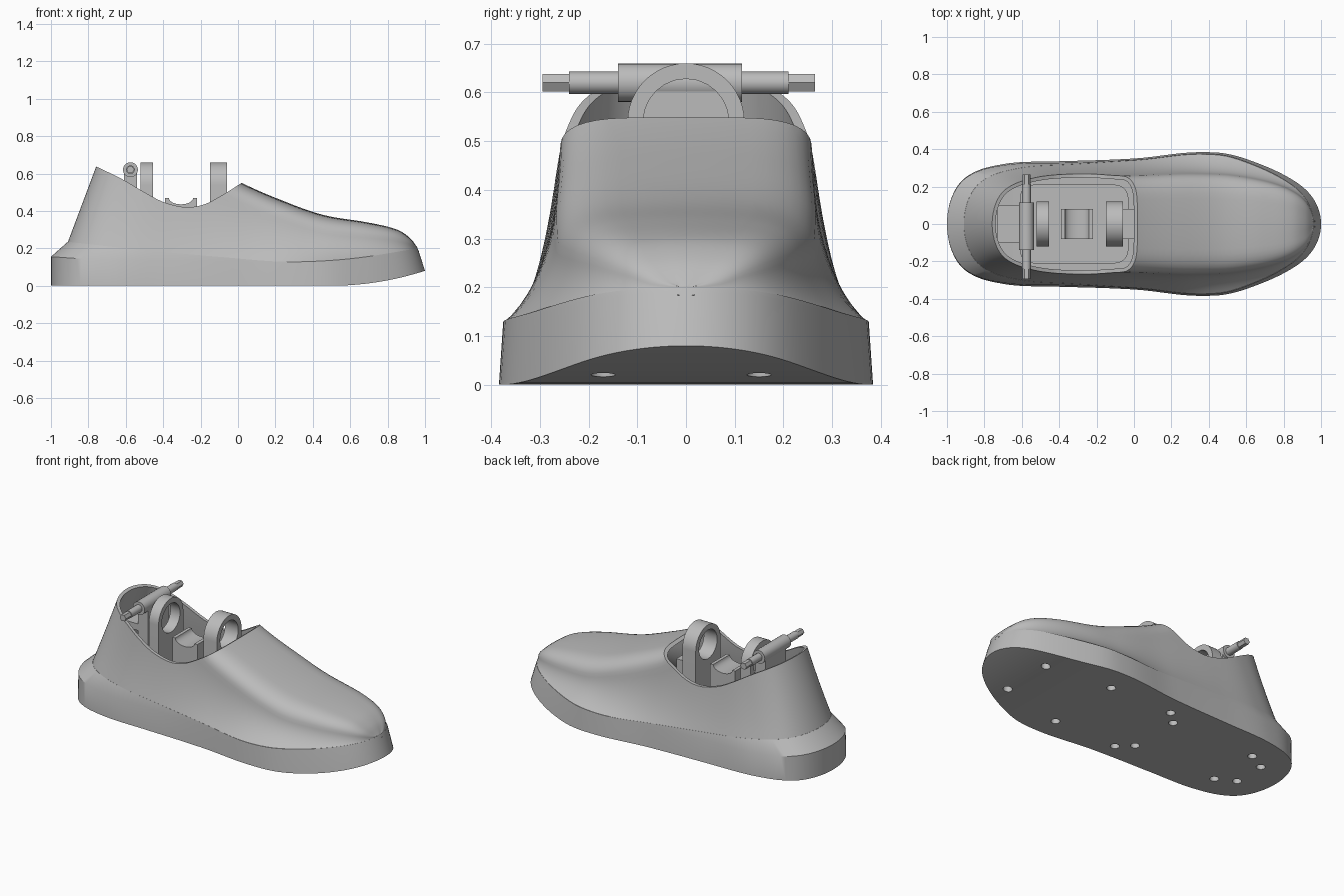
import bpy, bmesh, math
from mathutils import Vector, Matrix

cube = bpy.data.objects.get("Cube")
if cube:
    bpy.data.objects.remove(cube)

grey = bpy.data.materials.new("plain_grey")
grey.use_nodes = True
grey.diffuse_color = (0.5, 0.5, 0.5, 1)
grey.node_tree.nodes["Principled BSDF"].inputs["Base Color"].default_value = (0.5, 0.5, 0.5, 1)


def curve(pts, x):
    """Smooth interpolation through (x, value) points."""
    if x <= pts[0][0]:
        return pts[0][1]
    if x >= pts[-1][0]:
        return pts[-1][1]
    i = max(k for k in range(len(pts) - 1) if pts[k][0] <= x)

    def slope(k):
        a, b = pts[max(k - 1, 0)], pts[min(k + 1, len(pts) - 1)]
        return (b[1] - a[1]) / (b[0] - a[0])
    (x0, y0), (x1, y1) = pts[i], pts[i + 1]
    d = x1 - x0
    t = (x - x0) / d
    return ((2*t**3 - 3*t**2 + 1) * y0 + (t**3 - 2*t**2 + t) * d * slope(i)
            + (3*t**2 - 2*t**3) * y1 + (t**3 - t**2) * d * slope(i + 1))


def finish(name, bm):
    me = bpy.data.meshes.new(name)
    bm.to_mesh(me)
    bm.free()
    me.materials.append(grey)
    ob = bpy.data.objects.new(name, me)
    bpy.context.collection.objects.link(ob)
    return ob


def loft(name, rows, closed):
    bm = bmesh.new()
    grid = [[bm.verts.new(p) for p in row] for row in rows]
    n = len(rows[0])
    for a, b in zip(grid, grid[1:]):
        for j in range(n if closed else n - 1):
            k = (j + 1) % n
            bm.faces.new((a[j], a[k], b[k], b[j]))
    bmesh.ops.remove_doubles(bm, verts=bm.verts, dist=0.0005)
    bmesh.ops.recalc_face_normals(bm, faces=bm.faces)
    bm.normal_update()
    if not closed and sum(f.normal.z * f.calc_area() for f in bm.faces) < 0:
        bmesh.ops.reverse_faces(bm, faces=bm.faces)
    return finish(name, bm)


def prism(name, pts, axis, lo, hi):
    """Extrude a 2D profile along x (yz profile) or y (xz profile)."""
    bm = bmesh.new()
    place = {"x": lambda a, b, c: (c, a, b), "y": lambda a, b, c: (a, c, b),
             "z": lambda a, b, c: (a, b, c)}[axis]
    ends = [[bm.verts.new(place(a, b, c)) for a, b in pts] for c in (lo, hi)]
    for e in ends:
        bm.faces.new(e)
    for j in range(len(pts)):
        k = (j + 1) % len(pts)
        bm.faces.new((ends[0][j], ends[0][k], ends[1][k], ends[1][j]))
    bmesh.ops.recalc_face_normals(bm, faces=bm.faces)
    return finish(name, bm)


def box(name, x, y, z):
    return prism(name, [(x[0], z[0]), (x[1], z[0]), (x[1], z[1]), (x[0], z[1])], "y", *y)


def disc(cx, cy, r, n):
    return [(cx + r * math.cos(math.tau * i / n), cy + r * math.sin(math.tau * i / n))
            for i in range(n)]


def cut(ob, cutters):
    for c in cutters:
        c.hide_render = True
        m = ob.modifiers.new("cut", "BOOLEAN")
        m.operation, m.solver, m.object = "DIFFERENCE", "EXACT", c
    bake(ob)
    for c in cutters:
        bpy.data.objects.remove(c)


def bake(ob):
    deps = bpy.context.evaluated_depsgraph_get()
    me = bpy.data.meshes.new_from_object(ob.evaluated_get(deps))
    ob.modifiers.clear()
    ob.data = me


def smooth(ob):
    bpy.ops.object.select_all(action="DESELECT")
    ob.select_set(True)
    bpy.context.view_layer.objects.active = ob
    bpy.ops.object.shade_smooth_by_angle(angle=math.radians(30))


# Shared shape curves along the length
FULL = [(-1, .66), (-.95, .62), (-.85, .53), (-.7, .448), (-.4, .366), (0, .35), (.35, .41),
        (.5, .433), (.7, .434), (.85, .446), (1, .49)]
SEAM = [(-.91, .235), (-.5, .19), (-.05, .15), (.2, .13), (.4, .13), (.65, .15), (.96, .2)]
HEIGHT = [(-.9, .86), (-.4, .8), (-.1, .62), (.02, .55), (.2, .47), (.45, .38), (.7, .337),
          (.85, .3), (.92, .255), (.96, .203)]
SHOULDER = [(-.9, .78), (-.3, .77), (.02, .76), (.45, .72), (.85, .85), (.96, .9)]
RADIUS = [(-.9, .1), (.45, .1), (.85, .06), (.96, .01)]
STEPS = 72


def outline(i):
    t = math.pi * i / STEPS
    x = -math.cos(t)
    return x, (0 if i in (0, STEPS) else curve(FULL, x) * math.sin(t))


def seam_point(i):
    x, y = outline(i)
    return (.025 + .935 * x, y * curve([(-1, .9), (-.4, .95), (0, .98), (1, .96)], x))


# Sole: rim of three levels with a chamfered heel and a toe that lifts
rows = []
for i in range(STEPS + 1):
    x, y = outline(i)
    tx, ty = seam_point(i)
    tz = curve(SEAM, tx)
    low = .08 * max(0, (x - .5) / .5) ** 2
    f = curve([(-1, 0), (-.75, .15), (-.2, .75), (.2, 1), (1, 1)], x)
    mx, my = x + (tx - x) * f * .9, y + (ty - y) * f * .9
    mz = tz - .08 + f * .07
    side = [(x, y, low), (mx, my, mz), (tx, ty, tz)]
    rows.append(side + [(a, -b, c) for a, b, c in reversed(side)])
sole = loft("sole", rows, True)
HOLES = [(.75, .16), (.35, .235), (-.07, .235), (-.15, .16), (-.71, .16), (-.82, .1)]
cut(sole, [prism("hole_cutter", disc(x, s * y - .01, .025, 20), "z", -.1, .08)
           for x, y in HOLES for s in (-1, 1)])
smooth(sole)

# Upper: arched sections, leaning forward at the heel


def bezier(a, b, c, n):
    a, b, c = Vector(a), Vector(b), Vector(c)
    return [a * (1 - t)**2 + b * 2 * t * (1 - t) + c * t * t for t in (k / n for k in range(n))]


rows = []
for i in range(STEPS + 1):
    x, b = seam_point(i)
    zb, h = curve(SEAM, x) - .002, curve(HEIGHT, x)
    s = b * curve(SHOULDER, x)
    r = min(curve(RADIUS, x), .6 * (h - zb))
    lean = .375 * max(0, min(1, (-.1 - x) / .81))
    wall_top = h - r
    half = bezier((b, zb), (s + .15 * (b - s), zb + .45 * (wall_top - zb)), (s, wall_top), 10)
    half += bezier((s, wall_top), (s * .97, h - .1 * r), (s * .5, h - .004), 8)
    half += [Vector((s * .5, h - .004)), Vector((s * .25, h - .001))]
    side = [(x + lean * (p.y - zb), p.x, p.y) for p in half]
    rows.append(side + [(x + lean * (h - zb), 0, h)] + [(a, -q, c) for a, q, c in reversed(side)])
upper = loft("upper", rows, False)
shell = upper.modifiers.new("thickness", "SOLIDIFY")
shell.thickness, shell.offset = .02, -1
bake(upper)

# Foot opening, a dipping line across the sides
RIM = [(-.77, .643), (-.62, .57), (-.5, .5), (-.4, .448), (-.28, .42), (-.18, .435),
       (-.08, .487), (.02, .55)]
dip = [(x, curve(RIM, x)) for x in (-.77 + .79 * k / 30 for k in range(31))]
cut(upper, [prism("opening_cutter", [(-1.3, .643)] + dip + [(.02, 1.3), (-1.3, 1.3)], "y", -1, 1)])
smooth(upper)

# Inner tray
corners = [(-.1, .14, 0), (-.54, .14, 90), (-.54, -.14, 180), (-.1, -.14, 270)]
tray = [(cx + .07 * math.cos(math.radians(a + d)), cy + .07 * math.sin(math.radians(a + d)))
        for cx, cy, a in corners for d in range(0, 91, 15)]
smooth(prism("inner_tray", tray, "z", .14, .25))

# Two upright brackets with round eyes
for name, x0, x1 in (("front_bracket", -.15, -.06), ("rear_bracket", -.52, -.455)):
    arch = [(.12 * math.cos(math.pi * k / 24), .54 + .12 * math.sin(math.pi * k / 24))
            for k in range(25)] + [(-.12, .2), (.12, .2)]
    bracket = prism(name, arch, "x", x0, x1)
    cut(bracket, [prism("eye_cutter", disc(0, .54, .088, 24), "x", x0 - .1, x1 + .1)])
    smooth(bracket)
box("front_bracket_foot", (-.06, .01), (-.08, .08), (.16, .44))

# Saddle block with a hollow top
hollow = [(-.305 + .065 * math.cos(math.pi * k / 12), .47 - .035 * math.sin(math.pi * k / 12))
          for k in range(13)]
smooth(prism("saddle_block", [(-.39, .24), (-.22, .24), (-.22, .47)] + hollow + [(-.39, .47)],
             "y", -.08, .08))

# Heel mount and cross axle
box("heel_plate", (-.73, -.55), (-.1, .1), (.46, .5))
box("heel_post", (-.61, -.54), (-.1, .1), (.2, .61))
for name, r, n, lo, hi in (("axle_sleeve", .04, 20, -.14, .115), ("axle_rod", .023, 16, -.24, .21),
                           ("axle_hex_tip", .021, 6, -.295, .265)):
    smooth(prism(name, disc(-.575, .62, r, n), "y", lo, hi))
